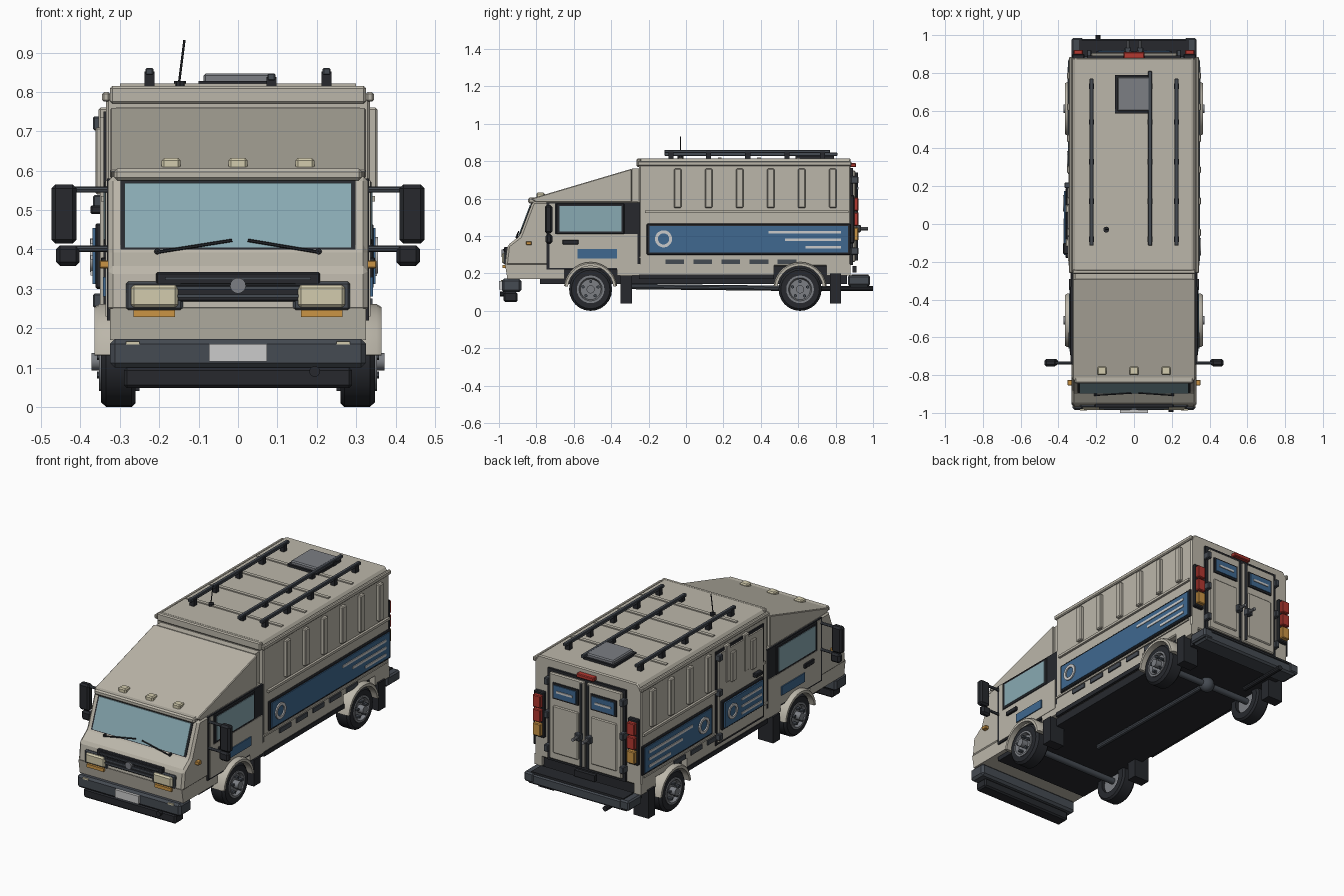
import bpy, bmesh, math
from mathutils import Vector

if "Cube" in bpy.data.objects:
    bpy.data.objects.remove(bpy.data.objects["Cube"])

COL = dict(cream=(.5, .47, .4), blue=(.05, .14, .28), dark=(.02, .022, .027), slate=(.06, .07, .085),
           metal=(.2, .21, .23), glass=(.25, .4, .45), amber=(.6, .3, .06), red=(.45, .04, .03),
           lamp=(.65, .6, .42), pale=(.6, .6, .58))
MAT = {}
for k, c in COL.items():
    MAT[k] = bpy.data.materials.new(k)
    MAT[k].diffuse_color = (*c, 1)


def finish(name, bm, mat, bevel=0, smooth=False):
    bmesh.ops.recalc_face_normals(bm, faces=bm.faces)
    me = bpy.data.meshes.new(name)
    bm.to_mesh(me)
    bm.free()
    ob = bpy.data.objects.new(name, me)
    bpy.context.collection.objects.link(ob)
    me.materials.append(MAT[mat])
    if bevel:
        m = ob.modifiers.new("bevel", 'BEVEL')
        m.width, m.segments, m.limit_method = bevel, 1, 'ANGLE'
    if smooth:
        me.shade_smooth()
        me.set_sharp_from_angle(angle=math.radians(35))
    return ob


def prism(name, pts, a, b, mat, axis='x', bevel=0):
    """Extrude a profile: (y,z) along x, or (x,z) along y."""
    bm = bmesh.new()
    mk = (lambda p, t: (t, p[0], p[1])) if axis == 'x' else (lambda p, t: (p[0], t, p[1]))
    A = [bm.verts.new(mk(p, a)) for p in pts]
    B = [bm.verts.new(mk(p, b)) for p in pts]
    bm.faces.new(A)
    bm.faces.new(B)
    for i in range(len(pts)):
        j = (i + 1) % len(pts)
        bm.faces.new((A[i], A[j], B[j], B[i]))
    return finish(name, bm, mat, bevel)


def box(name, x0, x1, y0, y1, z0, z1, mat, bevel=0):
    return prism(name, [(y0, z0), (y1, z0), (y1, z1), (y0, z1)], x0, x1, mat, 'x', bevel)


def pair(name, x0, x1, *rest, **kw):
    """Box on both sides of the vehicle."""
    for tag, s in (("right_", 1), ("left_", -1)):
        box(tag + name, s * x0, s * x1, *rest, **kw)


def rod(name, p, q, r, mat, n=10):
    p, q = Vector(p), Vector(q)
    bm = bmesh.new()
    bmesh.ops.create_cone(bm, cap_ends=True, segments=n, radius1=r, radius2=r, depth=(q - p).length)
    rot = (q - p).to_track_quat('Z', 'Y').to_matrix().to_4x4()
    rot.translation = (p + q) / 2
    bm.transform(rot)
    return finish(name, bm, mat, 0, True)


def lathe(name, prof, s, y, z, mat, n=24, a0=0, a1=2 * math.pi):
    """Turn a closed (x, radius) section about a sideways axle."""
    bm = bmesh.new()
    full = a1 - a0 > 6.28
    rings = []
    for i in range(n if full else n + 1):
        a = a0 + (a1 - a0) * i / n
        rings.append([bm.verts.new((s * x, y + r * math.cos(a), z + r * math.sin(a))) for x, r in prof])
    m = len(prof)
    for i in range(n):
        A, B = rings[i], rings[(i + 1) % len(rings)]
        for j in range(m):
            bm.faces.new((A[j], A[(j + 1) % m], B[(j + 1) % m], B[j]))
    if not full:
        bm.faces.new(rings[0])
        bm.faces.new(rings[-1])
    return finish(name, bm, mat, 0, True)


# Cargo box, roof trim and floor
prism("cargo_box", [(-.335, .24), (.335, .24), (.335, .78), (.31, .815), (-.31, .815), (-.335, .78)],
      -.25, .88, 'cream', 'y', .006)
pair("roof_edge_rail", .325, .345, -.26, .885, .775, .80, 'cream', bevel=.005)
box("front_roof_lip", -.325, .325, -.265, -.24, .77, .815, 'cream', .006)
box("chassis_floor", -.30, .30, -.78, .86, .145, .24, 'dark')
for y in (-.03, .18, .39, .60):
    box("roof_rib", -.30, .30, y - .01, y + .01, .812, .821, 'cream')

# Lower skirts between and behind the wheels
for y0, y1 in ((-.37, -.25), (-.25, .47), (.75, .88)):
    pair("sill", .29, .335, y0, y1, .19, .25, 'cream')
pair("sill_trim", .325, .34, -.25, .47, .17, .195, 'dark')
pair("sill_ledge", .33, .342, -.25, .86, .282, .292, 'cream')
for y in (-.06, .09, .24, .39, .54):
    pair("sill_marker", .33, .342, y - .05, y + .05, .25, .275, 'slate')

# Cab shell, front apron, visor and wind deflector
prism("cab_shell", [(-.25, .24), (-.25, .585), (-.82, .585), (-.89, .40), (-.955, .35), (-.968, .24)],
      -.33, .33, 'cream', 'x', .012)
prism("front_apron", [(-.65, .25), (-.65, .17), (-.955, .17), (-.968, .25)], -.325, .325, 'cream')
box("visor", -.315, .315, -.845, -.78, .575, .605, 'cream', .008)
prism("wind_deflector", [(-.83, .60), (-.29, .76), (-.29, .58), (-.80, .58)], -.325, .325, 'cream', 'x', .004)
box("deflector_gap", -.31, .31, -.29, -.25, .56, .76, 'cream')

# Windscreen following the sloped front, with wipers


def slope(z, off):
    return -.89 + (z - .40) * .07 / .185 - off


def screen(name, z0, z1, x, off, mat):
    prism(name, [(slope(z0, off), z0), (slope(z1, off), z1), (slope(z1, -.01), z1), (slope(z0, -.01), z0)],
          -x, x, mat)


screen("windscreen_seal", .398, .576, .298, .004, 'dark')
screen("windscreen", .405, .568, .288, .008, 'glass')
for s, xe in ((-1, -.015), (1, .025)):
    rod("wiper", (s * .21, slope(.39, .014), .392), (xe, slope(.423, .014), .423), .004, 'dark', 6)
    rod("wiper_pivot", (s * .205, -.87, .395), (s * .205, -.91, .395), .008, 'dark', 8)

# Grille, headlamps and indicators
box("grille_top", -.208, .208, -.972, -.93, .31, .342, 'dark', .004)
box("grille_low", -.20, .20, -.974, -.93, .268, .312, 'dark', .004)
for z in (.282, .302, .326):
    box("grille_bar", -.185, .185, -.979, -.95, z - .004, z + .004, 'slate')
rod("grille_disc", (0, -.95, .308), (0, -.986, .308), .02, 'metal', 16)
pair("headlamp_surround", .14, .285, -.972, -.93, .245, .318, 'slate', bevel=.006)
pair("headlamp", .152, .272, -.985, -.95, .252, .31, 'lamp', bevel=.008)
pair("front_indicator", .16, .265, -.980, -.94, .228, .246, 'amber')
pair("side_marker", .30, .352, -.855, -.825, .352, .372, 'amber', bevel=.003)
for x in (-.17, 0, .17):
    box("roof_lamp", x - .024, x + .024, -.80, -.755, .60, .632, 'lamp', .006)

# Front bumper
box("front_bumper", -.325, .325, -.985, -.88, .10, .172, 'slate', .012)
box("front_bumper_lower", -.29, .29, -.975, -.90, .048, .10, 'dark', .008)
box("front_plate", -.074, .074, -1.0, -.98, .115, .16, 'pale')
pair("bumper_lamp", .25, .285, -.988, -.97, .158, .166, 'lamp')
rod("tow_eye", (.195, -.94, .09), (.195, -.995, .09), .014, 'dark')

# Cab doors, windows, handles and mirrors
for s, t in ((1, "right_"), (-1, "left_")):
    def sb(name, x0, x1, *a, **k):
        box(t + name, s * x0, s * x1, *a, **k)
    sb("door_seam", .32, .333, -.745, -.245, .22, .58, 'dark')
    sb("door_skin", .32, .337, -.73, -.26, .23, .41, 'cream')
    sb("door_front_pillar", .32, .337, -.73, -.70, .40, .575, 'cream')
    sb("window_frame", .32, .339, -.695, -.33, .41, .575, 'dark', bevel=.004)
    sb("side_window", .32, .342, -.675, -.345, .425, .56, 'glass')
    sb("door_handle", .33, .348, -.66, -.575, .355, .38, 'dark', bevel=.003)
    sb("door_blue_panel", .33, .343, -.58, -.37, .28, .33, 'blue')
    sb("main_mirror", .41, .474, -.755, -.715, .415, .565, 'dark', bevel=.01)
    sb("small_mirror", .402, .462, -.75, -.715, .358, .41, 'dark', bevel=.01)
    for z in (.552, .402):
        rod(t + "mirror_arm", (s * .32, -.735, z), (s * .425, -.735, z), .008, 'slate', 8)
    # Wheels, arches and mud flaps
    for y, w in ((-.51, "front_"), (.61, "rear_")):
        lathe(t + w + "tyre", [(.26, .07), (.26, .105), (.27, .115), (.335, .115), (.348, .103), (.348, .072)],
              s, y, .115, 'dark')
        lathe(t + w + "rim", [(.28, .0005), (.28, .074), (.353, .074), (.353, .062), (.335, .055), (.335, .0005)],
              s, y, .115, 'metal')
        rod(t + w + "hub", (s * .33, y, .115), (s * .372, y, .115), .022, 'metal', 12)
        for i in range(5):
            a = i * 2 * math.pi / 5 + .3
            c, d = y + .042 * math.cos(a), .115 + .042 * math.sin(a)
            rod(t + w + "wheel_nut", (s * .33, c, d), (s * .358, c, d), .009, 'slate', 6)
        lathe(t + w + "arch", [(.29, .122), (.29, .143), (.352, .143), (.364, .136), (.364, .122)],
              s, y, .118, 'cream', 14, .1, math.pi - .1)
    sb("front_mud_flap", .25, .345, -.35, -.29, .04, .19, 'dark')
    sb("rear_mud_flap", .25, .345, .77, .83, .04, .20, 'dark')
    # Side ribs and ledges of the cargo box
    for i in range(6):
        y = -.045 + i * .166
        sb("side_rib", .33, .354, y - .02, y + .02, .55, .76, 'cream', bevel=.005)
    sb("mid_ledge", .33, .348, -.22, .87, .522, .536, 'cream')
    # Blue panel with ring and stripes, shorter on the door side
    p0 = -.21 if s > 0 else .25
    sb("panel_frame", .33, .344, p0, .88, .30, .466, 'dark', bevel=.004)
    sb("blue_panel", .33, .349, p0 + .015, .865, .312, .454, 'blue')
    lathe(t + "panel_ring", [(.34, .03), (.34, .046), (.356, .046), (.356, .03)], s, p0 + .09, .385, 'pale', 20)
    for y0, z in ((.44, .42), (.53, .38), (.64, .34)):
        sb("panel_stripe", .34, .353, y0, .83, z - .007, z + .007, 'pale')

# Side entry door on the left
box("entry_door_seam", -.33, -.342, -.21, .22, .22, .75, 'dark')
box("entry_door", -.33, -.350, -.195, .205, .235, .735, 'cream')
for y in (-.10, .08):
    box("entry_door_rib", -.34, -.362, y - .02, y + .02, .54, .71, 'cream', .004)
box("entry_door_panel_frame", -.34, -.362, -.18, .19, .30, .466, 'dark', .004)
box("entry_door_panel", -.35, -.370, -.165, .175, .312, .454, 'blue')
for z in (.34, .38, .42):
    box("entry_door_stripe", -.36, -.374, -.15, .03, z - .006, z + .006, 'pale')
lathe("entry_door_ring", [(.36, .028), (.36, .043), (.376, .043), (.376, .028)], -1, .11, .385, 'pale', 20)
box("entry_door_handle", -.345, -.375, -.16, -.10, .49, .512, 'dark', .004)
for z in (.27, .52, .72):
    box("entry_door_hinge", -.34, -.368, .19, .22, z - .018, z + .018, 'slate', .004)

# Rear doors with frame, vents, handles and hinges
box("rear_door_frame", -.245, .245, .87, .892, .245, .765, 'dark')
for s in (-1, 1):
    def rb(name, x0, x1, *a, **k):
        box(name, s * x0, s * x1, *a, **k)
    rb("rear_door", .008, .228, .88, .905, .26, .75, 'cream', bevel=.006)
    rb("rear_door_pressing", .04, .20, .90, .912, .30, .57, 'cream', bevel=.005)
    rb("rear_vent_frame", .04, .20, .90, .913, .61, .70, 'dark')
    rb("rear_vent_panel", .05, .19, .90, .918, .62, .69, 'blue')
    rb("rear_vent_bar", .07, .17, .91, .922, .65, .662, 'pale')
    rb("rear_lock", .015, .05, .90, .935, .42, .46, 'slate', bevel=.004)
    rod("rear_handle", (s * .032, .92, .44), (s * .032, .972, .44), .009, 'metal')
    rod("rear_lock_bar", (s * .022, .913, .27), (s * .022, .913, .74), .006, 'slate', 8)
    for z in (.32, .51, .70):
        rb("rear_hinge", .225, .25, .88, .922, z - .02, z + .02, 'slate', bevel=.004)
    # Tail lamps
    rb("tail_lamp_housing", .262, .328, .87, .90, .36, .62, 'dark', bevel=.005)
    rb("tail_lamp_upper", .27, .32, .89, .922, .535, .605, 'red', bevel=.004)
    rb("tail_lamp_lower", .27, .32, .89, .922, .455, .525, 'red', bevel=.004)
    rb("tail_indicator", .27, .32, .89, .922, .375, .445, 'amber', bevel=.004)
box("rear_high_lamp", -.055, .055, .87, .91, .768, .79, 'red', .004)
box("rear_plate", -.065, .065, .89, .912, .205, .24, 'dark')

# Rear bumper, step and exhaust
box("rear_bumper", -.315, .315, .87, .98, .125, .185, 'slate', .01)
box("rear_step", -.29, .29, .885, .975, .183, .195, 'dark')
pair("rear_bumper_end", .27, .33, .865, .985, .135, .19, 'slate', bevel=.008)
rod("exhaust", (-.19, .70, .12), (-.19, 1.0, .12), .014, 'dark')

# Roof rails, hatch and aerial
for x, y1, z in ((-.225, .77, .852), (.225, .77, .852), (.085, .81, .838)):
    box("roof_rail", x - .01, x + .01, -.115, y1, z - .009, z + .009, 'slate', .003)
    for y in (-.08, .12, .33, .54, .73):
        box("rail_foot", x - .013, x + .013, y - .014, y + .014, .81, z, 'dark')
box("hatch_frame", -.10, .095, .585, .79, .81, .828, 'dark')
box("hatch_lid", -.088, .083, .597, .778, .82, .847, 'metal', .006)
rod("aerial_base", (-.147, -.03, .81), (-.147, -.03, .828), .016, 'dark')
rod("aerial", (-.15, -.03, .82), (-.136, -.03, .932), .003, 'dark', 6)

# Axles, differential and drive shaft
for y in (-.51, .61):
    rod("axle", (-.29, y, .115), (.29, y, .115), .018, 'slate', 12)
bm = bmesh.new()
bmesh.ops.create_uvsphere(bm, u_segments=14, v_segments=8, radius=.042)
bmesh.ops.translate(bm, verts=bm.verts, vec=(0, .61, .115))
finish("differential", bm, 'slate', 0, True)
rod("drive_shaft", (0, -.3, .13), (0, .6, .12), .014, 'slate')

for m in bpy.data.materials:
    if m.users and not m.is_grease_pencil:
        m.use_nodes = True
        m.node_tree.nodes["Principled BSDF"].inputs["Base Color"].default_value = m.diffuse_color
